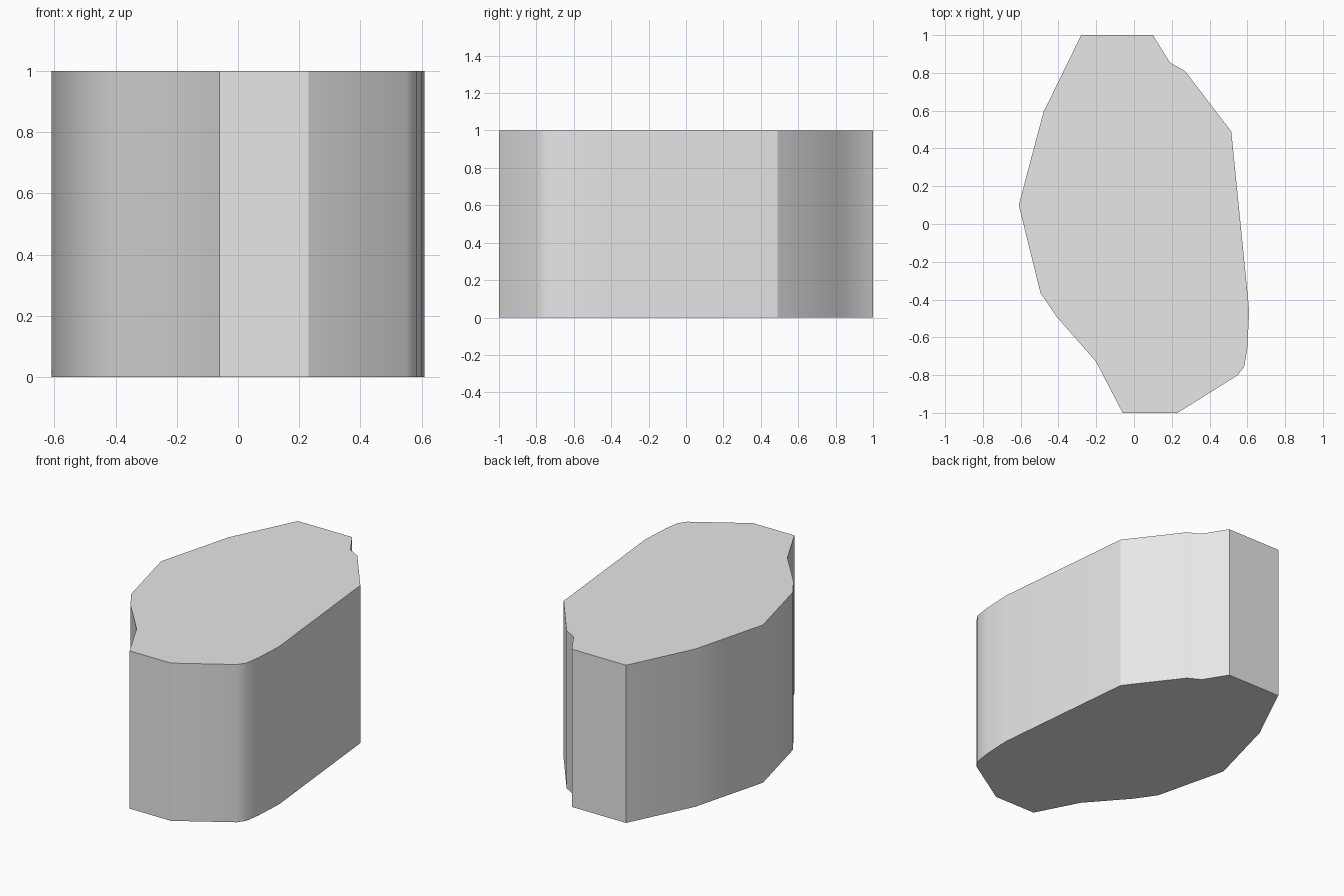
import bpy
import bmesh
import math

cube = bpy.data.objects.get("Cube")
if cube:
    bpy.data.objects.remove(cube, do_unlink=True)

# Plain light grey
grey = bpy.data.materials.new("light_grey")
grey.use_nodes = True
colour = (0.8, 0.8, 0.8, 1.0)
grey.diffuse_color = colour
grey.node_tree.nodes["Principled BSDF"].inputs["Base Color"].default_value = colour

# Footprint outline, counter-clockwise from the front edge
outline = [
    (-0.06, -1), (0.23, -1), (0.55, -0.8), (0.585, -0.75), (0.6, -0.65),
    (0.61, -0.46), (0.515, 0.49), (0.27, 0.81), (0.19, 0.855), (0.1, 1),
    (-0.28, 1), (-0.48, 0.59), (-0.61, 0.1), (-0.495, -0.365),
    (-0.41, -0.49), (-0.2, -0.73),
]
height = 1.0

# Block: the footprint extruded straight up
bm = bmesh.new()
base = bm.faces.new([bm.verts.new((x, y, 0)) for x, y in outline])
top = bmesh.ops.extrude_face_region(bm, geom=[base], use_keep_orig=True)
bmesh.ops.translate(bm, vec=(0, 0, height),
                    verts=[v for v in top["geom"] if isinstance(v, bmesh.types.BMVert)])
bmesh.ops.recalc_face_normals(bm, faces=bm.faces)
mesh = bpy.data.meshes.new("block")
bm.to_mesh(mesh)
bm.free()
mesh.materials.append(grey)
block = bpy.data.objects.new("block", mesh)
bpy.context.collection.objects.link(block)

# Soft corners on shallow bends, crisp edges elsewhere
bpy.ops.object.select_all(action='DESELECT')
block.select_set(True)
bpy.context.view_layer.objects.active = block
bpy.ops.object.shade_smooth_by_angle(angle=math.radians(30))
